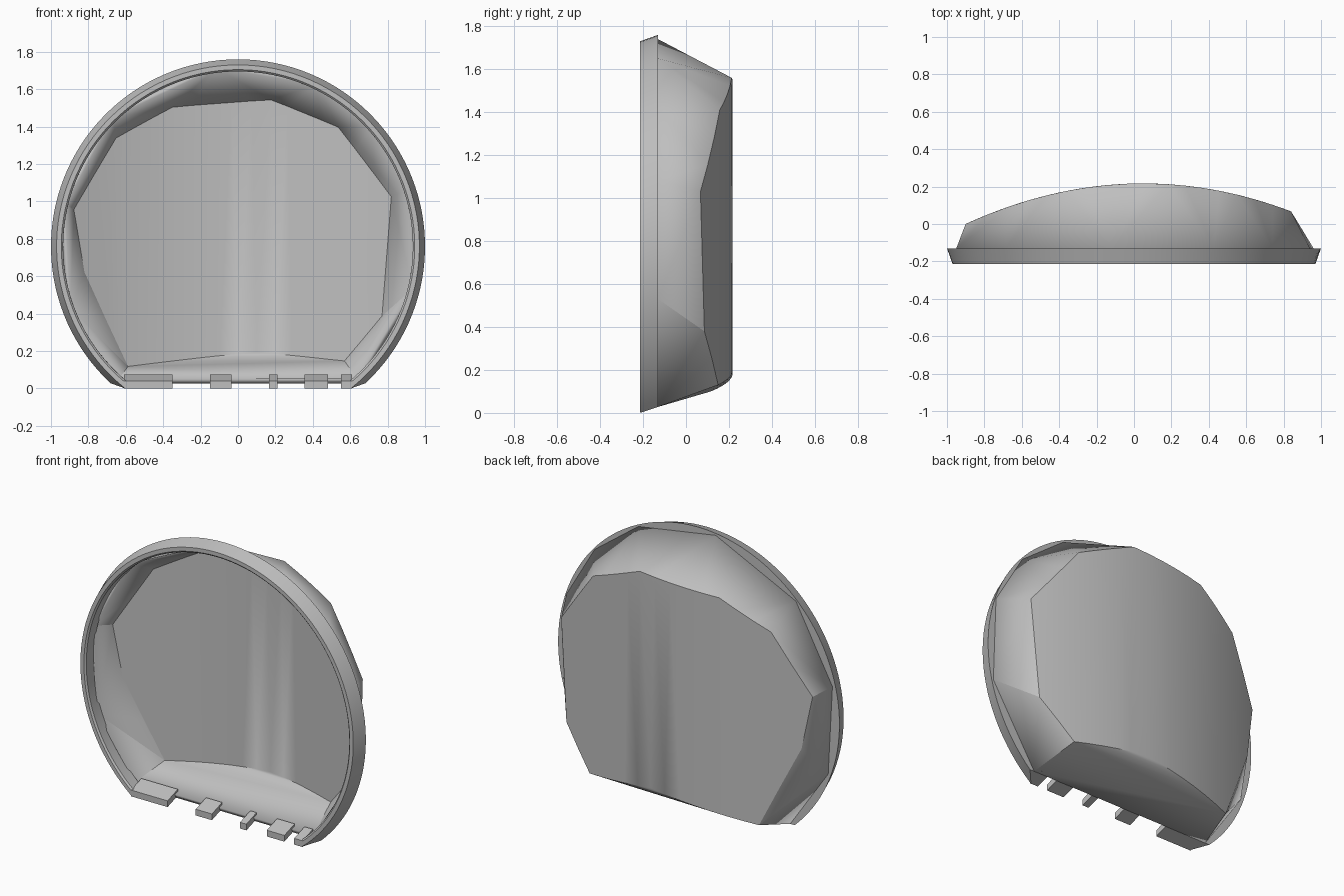
import bpy, bmesh, math

cube = bpy.data.objects.get("Cube")
if cube:
    bpy.data.objects.remove(cube, do_unlink=True)

grey = bpy.data.materials.new("light_grey")
grey.use_nodes = True
grey.diffuse_color = (0.52, 0.52, 0.52, 1)
grey.node_tree.nodes["Principled BSDF"].inputs["Base Color"].default_value = grey.diffuse_color

FRONT, STEP, CENTRE = -0.215, -0.13, 0.76


def base_z(y):
    """Height of the sloping underside at depth y."""
    return 0.33 * (y - FRONT)


def back_y(x):
    """Depth of the bowed back panel."""
    return 0.217 - 0.24 * (x - 0.05) ** 2


def finish(bm, name, smooth=True):
    bmesh.ops.recalc_face_normals(bm, faces=bm.faces)
    mesh = bpy.data.meshes.new(name)
    bm.to_mesh(mesh)
    bm.free()
    obj = bpy.data.objects.new(name, mesh)
    bpy.context.collection.objects.link(obj)
    mesh.materials.append(grey)
    if smooth:
        bpy.ops.object.select_all(action="DESELECT")
        obj.select_set(True)
        bpy.context.view_layer.objects.active = obj
        bpy.ops.object.shade_smooth_by_angle(angle=math.radians(25))
    return obj


# Faceted shell: hull between the front outline and the bowed back outline
front = [(0.65, 0.028), (0.96, 0.53), (0.94, 1.08), (0.74, 1.42), (0.43, 1.65),
         (-0.12, 1.74), (-0.69, 1.47), (-0.95, 0.99), (-0.92, 0.42), (-0.65, 0.028)]
back = [(-0.6, 0.10), (-0.84, 0.62), (-0.9, 0.96), (-0.67, 1.35), (-0.36, 1.52),
        (0.18, 1.56), (0.55, 1.41), (0.84, 1.03), (0.79, 0.38), (0.58, 0.13), (0.1, 0.19)]
bm = bmesh.new()
for x, z in front:
    bm.verts.new((x, STEP, z))
for (x0, z0), (x1, z1) in zip(back, back[1:] + back[:1]):
    steps = max(1, round(abs(x1 - x0) / 0.1))
    for i in range(steps):
        t = i / steps
        x = x0 + (x1 - x0) * t
        bm.verts.new((x, back_y(x), z0 + (z1 - z0) * t))
bmesh.ops.convex_hull(bm, input=bm.verts[:])
bmesh.ops.recalc_face_normals(bm, faces=bm.faces)
opening = [f for f in bm.faces if all(abs(v.co.y - STEP) < 0.001 for v in f.verts)]
bmesh.ops.delete(bm, geom=opening, context="FACES")
shell = finish(bm, "shell")
wall = shell.modifiers.new("wall", "SOLIDIFY")
wall.thickness = 0.03
wall.offset = -1

# Flared rim: a closed profile swept round and ended on the sloping underside
profile = [(0.97, FRONT), (1.0, STEP), (0.935, STEP), (0.935, FRONT + 0.01), (0.945, FRONT)]
SEGMENTS = 96
bm = bmesh.new()
rings = []
for i in range(SEGMENTS + 1):
    ring = []
    for r, y in profile:
        start = math.asin((base_z(y) - CENTRE) / r)
        a = start + (math.pi - 2 * start) * i / SEGMENTS
        ring.append(bm.verts.new((r * math.cos(a), y, CENTRE + r * math.sin(a))))
    rings.append(ring)
for r0, r1 in zip(rings, rings[1:]):
    for j in range(len(profile)):
        k = (j + 1) % len(profile)
        bm.faces.new((r0[j], r0[k], r1[k], r1[j]))
bm.faces.new(rings[0])
bm.faces.new(rings[-1])
finish(bm, "rim")

# Teeth along the front lower edge
for n, (x0, x1) in enumerate([(-0.61, -0.35), (-0.15, -0.035), (0.165, 0.21),
                              (0.355, 0.48), (0.55, 0.61)]):
    bm = bmesh.new()
    bmesh.ops.create_cube(bm, size=1)
    for v in bm.verts:
        y = FRONT if v.co.y < 0 else STEP + 0.02
        z = base_z(y) + (0.04 if v.co.z > 0 else 0)
        v.co = (x0 if v.co.x < 0 else x1, y, z)
    finish(bm, f"tooth_{n + 1}", smooth=False)
